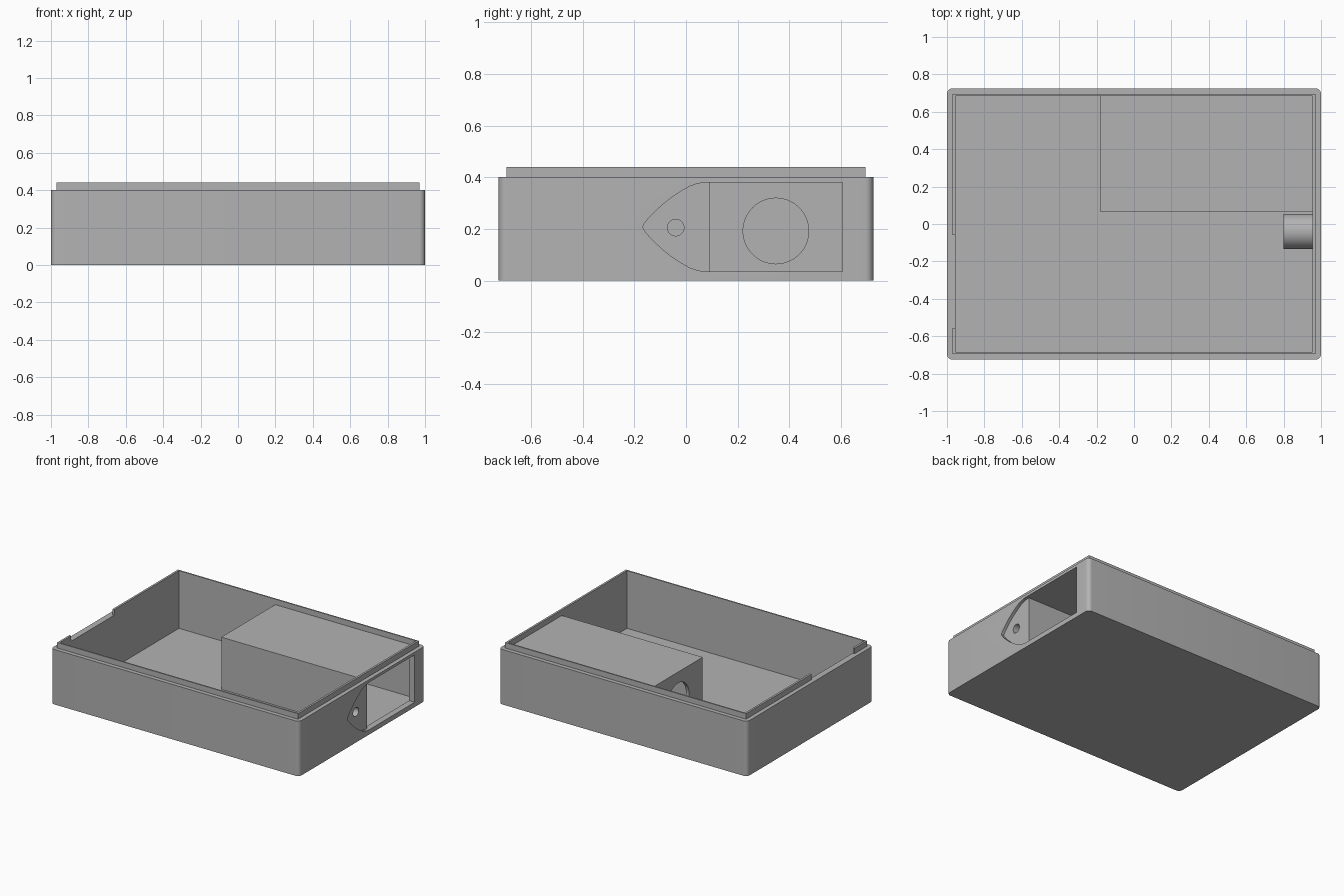
import bpy, bmesh, math
from mathutils import Vector

if "Cube" in bpy.data.objects:
    bpy.data.objects.remove(bpy.data.objects["Cube"], do_unlink=True)

grey = bpy.data.materials.new("plain grey")
grey.use_nodes = True
COLOUR = (0.45, 0.45, 0.45, 1)
grey.diffuse_color = COLOUR
grey.node_tree.nodes["Principled BSDF"].inputs["Base Color"].default_value = COLOUR


def prism(name, points, direction):
    """Extrude a closed outline of 3D points along a direction."""
    bm = bmesh.new()
    face = bm.faces.new([bm.verts.new(p) for p in points])
    new = bmesh.ops.extrude_face_region(bm, geom=[face])["geom"]
    bmesh.ops.translate(bm, vec=Vector(direction),
                        verts=[v for v in new if isinstance(v, bmesh.types.BMVert)])
    bmesh.ops.recalc_face_normals(bm, faces=bm.faces)
    mesh = bpy.data.meshes.new(name)
    bm.to_mesh(mesh)
    bm.free()
    mesh.materials.append(grey)
    obj = bpy.data.objects.new(name, mesh)
    bpy.context.collection.objects.link(obj)
    return obj


def box(name, x, y, z):
    outline = [(x[0], y[0], z[0]), (x[1], y[0], z[0]), (x[1], y[1], z[0]), (x[0], y[1], z[0])]
    return prism(name, outline, (0, 0, z[1] - z[0]))


def rod(name, x, y, z, radius, sides=48):
    """Round bar lying along x."""
    angles = [math.tau * i / sides for i in range(sides)]
    ring = [(x[0], y + radius * math.cos(a), z + radius * math.sin(a)) for a in angles]
    return prism(name, ring, (x[1] - x[0], 0, 0))


def cut(obj, cutter):
    """Subtract the cutter and discard it."""
    cutter.hide_render = True
    mod = obj.modifiers.new("cut", "BOOLEAN")
    mod.operation, mod.solver, mod.object = "DIFFERENCE", "EXACT", cutter
    bpy.context.view_layer.objects.active = obj
    bpy.ops.object.modifier_apply(modifier=mod.name)
    bpy.data.objects.remove(cutter, do_unlink=True)


HX, HY, R = 1.0, 0.725, 0.03       # outer half sizes and corner radius
IX, IY = 0.955, 0.685              # inner half sizes
TOP, FLOOR = 0.40, 0.02
BORE_Y, BORE_Z = -0.04, 0.205      # screw position

# Tray shell with rounded upright corners
outline = []
for k, (sx, sy) in enumerate([(1, 1), (-1, 1), (-1, -1), (1, -1)]):
    for i in range(9):
        a = math.pi / 2 * (k + i / 8)
        outline.append((sx * (HX - R) + R * math.cos(a), sy * (HY - R) + R * math.sin(a), 0))
tray = prism("tray", outline, (0, 0, TOP))
cut(tray, box("cutter", (-IX, IX), (-IY, IY), (FLOOR, 1)))

# Socket opening through the side wall
cut(tray, box("cutter", (0.9, 1.1), (0.09, 0.605), (0.035, 0.38)))

# Shallow tapered recess for the mounting ear
half = [(0.12, 0.1725), (0.075, 0.1725), (0.045, 0.168), (0.014, 0.157), (-0.02, 0.138),
        (-0.056, 0.114), (-0.09, 0.087), (-0.122, 0.057), (-0.148, 0.030), (-0.162, 0.012)]
ear = half + [(-0.167, 0)] + [(y, -h) for y, h in reversed(half)]
cut(tray, prism("cutter", [(0.978, y, 0.2075 + h) for y, h in ear], (0.1, 0, 0)))
cut(tray, rod("cutter", (0.9, 1.1), BORE_Y, BORE_Z, 0.032))

# Raised rim, with a gap on one short side
rim = box("rim", (-0.97, 0.97), (-0.695, 0.695), (TOP, 0.44))
cut(rim, box("cutter", (-IX, IX), (-IY, IY), (0.3, 0.5)))
cut(rim, box("cutter", (-1.1, -0.9), (-0.555, -0.06), (0.3, 0.5)))

# Socket housing: front, end with a round cable hole, and roof
front = box("housing_front", (-0.18, IX + 0.01), (0.065, 0.09), (FLOOR - 0.005, TOP))
end = box("housing_end", (-0.18, -0.155), (0.09, IY + 0.01), (FLOOR - 0.005, TOP))
cut(end, rod("cutter", (-0.3, 0), 0.348, 0.192, 0.127, 64))
roof = box("housing_roof", (-0.155, IX + 0.01), (0.09, IY + 0.01), (0.38, TOP))

# Screw boss behind the ear
boss = rod("screw_boss", (0.80, IX + 0.005), BORE_Y, BORE_Z, 0.094)
cut(boss, rod("cutter", (0.82, 1.1), BORE_Y, BORE_Z, 0.032))

# Smooth the round surfaces and keep the corners sharp
bpy.ops.object.select_all(action="DESELECT")
for obj in (tray, rim, front, end, roof, boss):
    obj.select_set(True)
bpy.context.view_layer.objects.active = tray
bpy.ops.object.shade_smooth_by_angle(angle=math.radians(30))
